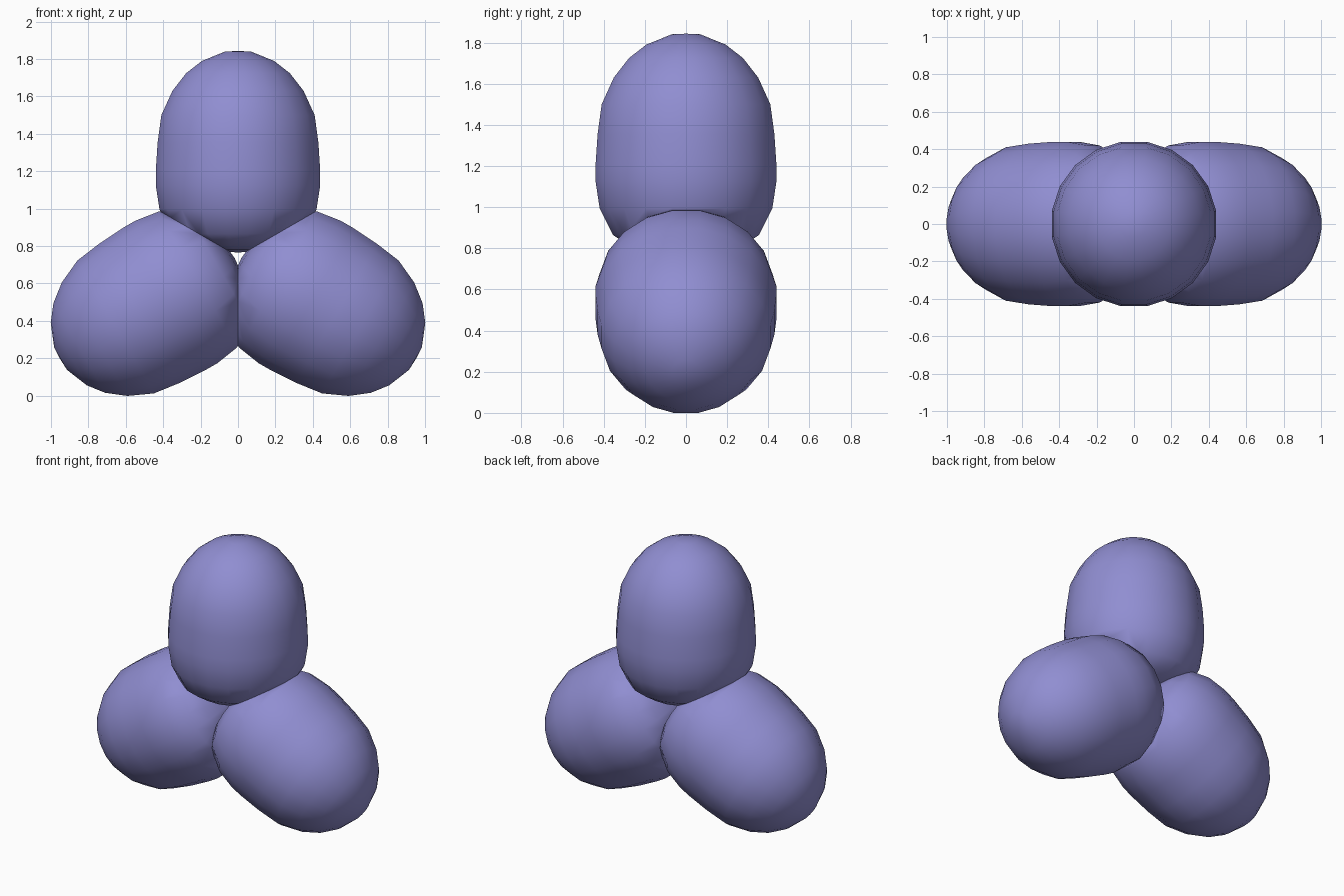
import bpy, bmesh, math
from mathutils import Matrix, Vector

old = bpy.data.objects.get("Cube")
if old:
    bpy.data.objects.remove(old, do_unlink=True)

SIDES = 20
CENTRE = Vector((0, 0, 0.745))
# (radius, distance from the hub) along one lobe, inner end to outer tip
PROFILE = [(0.0, 0.02), (0.15, 0.035), (0.27, 0.06), (0.36, 0.12), (0.425, 0.25),
           (0.445, 0.38), (0.445, 0.46), (0.435, 0.61), (0.415, 0.755),
           (0.355, 0.885), (0.28, 0.98), (0.195, 1.045), (0.07, 1.095), (0.0, 1.098)]

mat = bpy.data.materials.new("soft violet")
mat.use_nodes = True
color = (0.28, 0.27, 0.64, 1)
mat.diffuse_color = color
mat.node_tree.nodes["Principled BSDF"].inputs["Base Color"].default_value = color


def make_lobe(name, angle):
    bm = bmesh.new()
    # revolve the rounded profile
    start = Matrix.Rotation(math.pi / SIDES, 3, 'Z')
    verts = [bm.verts.new(start @ Vector((r, 0, t))) for r, t in PROFILE]
    edges = [bm.edges.new(pair) for pair in zip(verts, verts[1:])]
    bmesh.ops.spin(bm, geom=verts + edges, cent=(0, 0, 0), axis=(0, 0, 1),
                   angle=2 * math.pi, steps=SIDES, use_merge=False)
    bmesh.ops.remove_doubles(bm, verts=bm.verts[:], dist=0.0005)
    # trim flat where neighbouring lobes press together
    for side in (-1, 1):
        normal = Vector((side * math.sin(math.pi / 6), 0, -math.cos(math.pi / 6)))
        cut = bmesh.ops.bisect_plane(bm, geom=bm.verts[:] + bm.edges[:] + bm.faces[:],
                                     plane_co=(0, 0, 0), plane_no=normal, clear_outer=True)
        rim = [e for e in cut["geom_cut"] if isinstance(e, bmesh.types.BMEdge)]
        bmesh.ops.holes_fill(bm, edges=rim, sides=0)
    bmesh.ops.recalc_face_normals(bm, faces=bm.faces[:])
    bm.transform(Matrix.Translation(CENTRE) @ Matrix.Rotation(angle, 4, 'Y'))
    mesh = bpy.data.meshes.new(name)
    bm.to_mesh(mesh)
    bm.free()
    mesh.materials.append(mat)
    obj = bpy.data.objects.new(name, mesh)
    bpy.context.collection.objects.link(obj)
    bpy.ops.object.select_all(action='DESELECT')
    obj.select_set(True)
    bpy.context.view_layer.objects.active = obj
    bpy.ops.object.shade_smooth_by_angle(angle=math.radians(40))


# three equal lobes around the hub
for i, name in enumerate(("top_lobe", "left_lobe", "right_lobe")):
    make_lobe(name, i * 2 * math.pi / 3)
